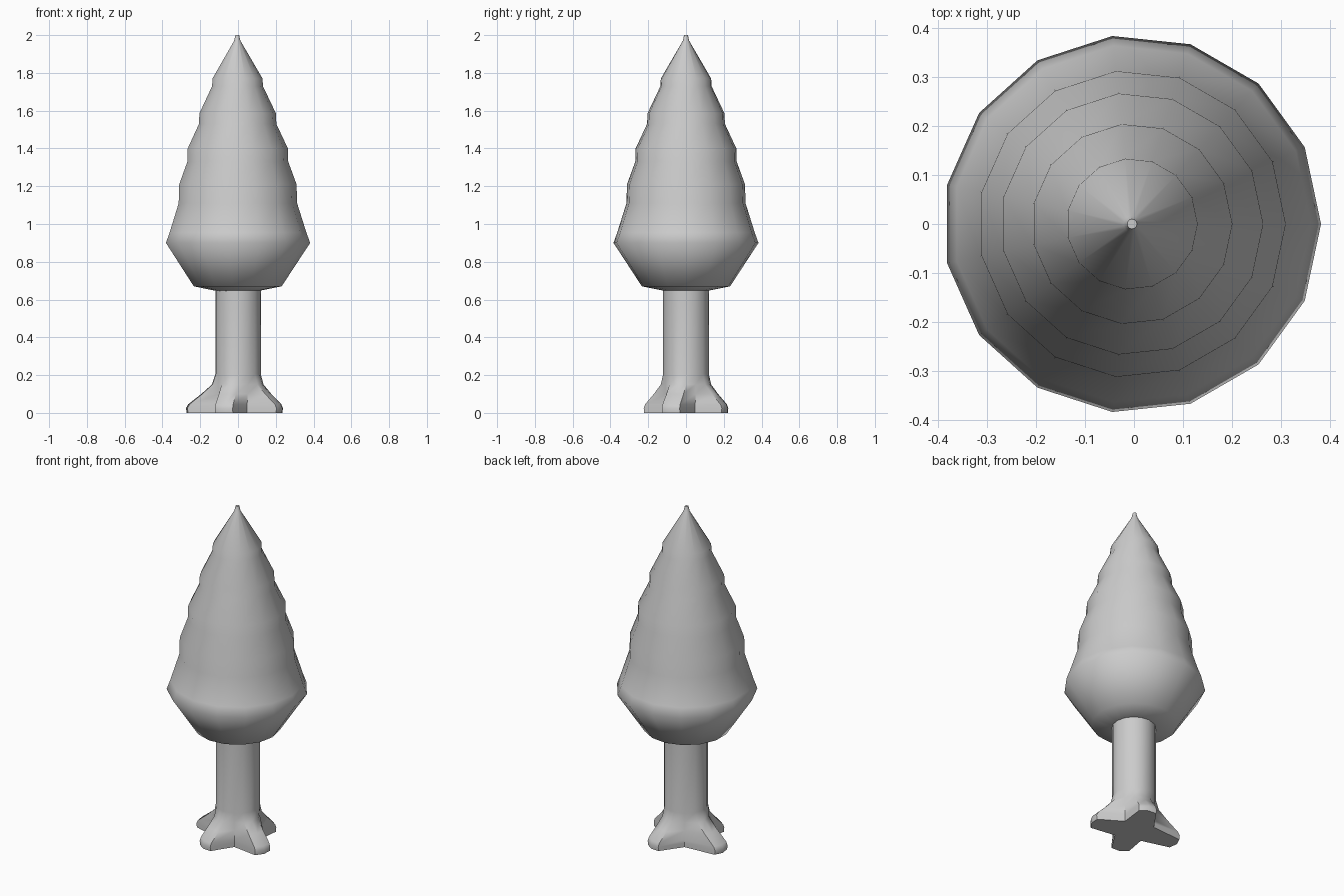
import bpy, bmesh, math
from mathutils import Vector

if "Cube" in bpy.data.objects:
    bpy.data.objects.remove(bpy.data.objects["Cube"])


def loft(name, rings, cap_start, cap_end, angle):
    """Skin a stack of equal-length vertex rings."""
    bm = bmesh.new()
    loops = [[bm.verts.new(p) for p in ring] for ring in rings]
    for a, b in zip(loops, loops[1:]):
        for i in range(len(a)):
            j = (i + 1) % len(a)
            bm.faces.new((a[i], a[j], b[j], b[i]))
    if cap_start:
        bm.faces.new(loops[0][::-1])
    if cap_end:
        bm.faces.new(loops[-1])
    bmesh.ops.recalc_face_normals(bm, faces=bm.faces)
    mesh = bpy.data.meshes.new(name)
    bm.to_mesh(mesh)
    bm.free()
    obj = bpy.data.objects.new(name, mesh)
    bpy.context.collection.objects.link(obj)
    bpy.ops.object.select_all(action='DESELECT')
    obj.select_set(True)
    bpy.context.view_layer.objects.active = obj
    bpy.ops.object.shade_smooth_by_angle(angle=math.radians(angle))
    return obj


def circle(r, z, n, cx=0.0):
    return [Vector((cx + r * math.cos(math.tau * i / n), r * math.sin(math.tau * i / n), z))
            for i in range(n)]


# Foliage: fifteen-sided stepped cone
profile = [(0.11, 0.645), (0.235, 0.67), (0.386, 0.90), (0.366, 0.955), (0.317, 1.11),
           (0.314, 1.21), (0.27, 1.33), (0.268, 1.40), (0.207, 1.53), (0.205, 1.585),
           (0.136, 1.73), (0.134, 1.77), (0.017, 1.97), (0.010, 2.0)]
loft("foliage", [circle(r, z, 15, -0.004) for r, z in profile], True, True, 62)

# Trunk flaring into four roots: (angle, length)
roots = [(-20, 0.25), (70, 0.235), (172, 0.278), (250, 0.235)]
R, HALF_TIP, NOTCH = 0.121, 0.05, 0.115


def trunk_ring(z, t):
    """Blend from a round trunk (t=0) to the root star (t=1)."""
    pts = []
    for k, (ang, length) in enumerate(roots):
        a = math.radians(ang)
        nxt = math.radians(roots[(k + 1) % 4][0])
        gap = (nxt - a) % math.tau
        d = Vector((math.cos(a), math.sin(a), 0))
        side = Vector((-d.y, d.x, 0))
        mid = a + gap / 2
        m = Vector((math.cos(mid), math.sin(mid), 0))
        star = [d * (length - 0.015) - side * HALF_TIP, d * length,
                d * (length - 0.015) + side * HALF_TIP, m * NOTCH]
        for s, da in zip(star, (-math.pi / 8, 0, math.pi / 8, gap / 2)):
            c = Vector((math.cos(a + da), math.sin(a + da), 0)) * R
            p = c.lerp(s, t)
            p.z = z
            pts.append(p)
    return pts


levels = [(0.0, 0.98), (0.025, 1.0), (0.045, 0.93), (0.10, 0.48),
          (0.15, 0.12), (0.205, 0.0), (0.66, 0.0)]
loft("trunk_and_roots", [trunk_ring(z, t) for z, t in levels], True, False, 50)
